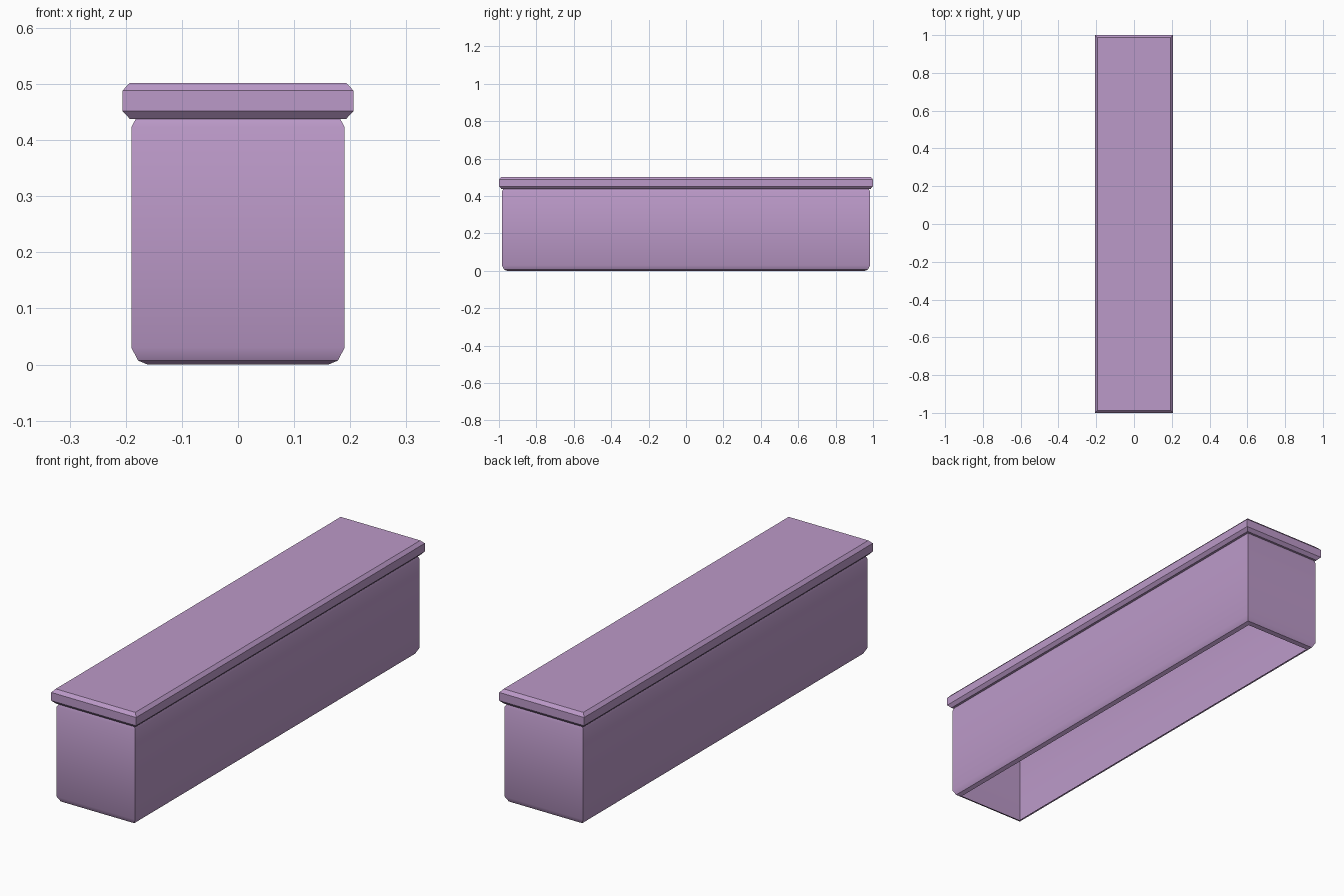
import bpy, bmesh, math

if "Cube" in bpy.data.objects:
    bpy.data.objects.remove(bpy.data.objects["Cube"])

mat = bpy.data.materials.new("purple")
mat.diffuse_color = (0.50, 0.32, 0.58, 1)
mat.use_nodes = True
mat.node_tree.nodes["Principled BSDF"].inputs["Base Color"].default_value = mat.diffuse_color


def ring_box(name, half_x, half_y, profile, cap_bottom, cap_top):
    """Rectangular shell lofted through (inset, z) steps."""
    bm = bmesh.new()
    rings = []
    for inset, z in profile:
        x, y = half_x - inset, half_y - inset
        rings.append([bm.verts.new((sx * x, sy * y, z))
                      for sx, sy in ((-1, -1), (1, -1), (1, 1), (-1, 1))])
    for low, high in zip(rings, rings[1:]):
        for i in range(4):
            j = (i + 1) % 4
            bm.faces.new((low[i], low[j], high[j], high[i]))
    if cap_bottom:
        bm.faces.new(rings[0][::-1])
    if cap_top:
        bm.faces.new(rings[-1])
    mesh = bpy.data.meshes.new(name)
    bm.to_mesh(mesh)
    bm.free()
    mesh.materials.append(mat)
    obj = bpy.data.objects.new(name, mesh)
    bpy.context.collection.objects.link(obj)
    return obj


# Trough body: rounded in at both rims, open underneath
body = ring_box("box_body", 0.19, 0.985,
                [(0.029, 0.0), (0.012, 0.007), (0.0, 0.03),
                 (0.0, 0.423), (0.012, 0.446), (0.029, 0.453)],
                cap_bottom=False, cap_top=True)

# Overhanging lid slab with chamfered top and bottom edges
lid = ring_box("lid", 0.206, 1.0,
               [(0.013, 0.438), (0.0, 0.452), (0.0, 0.488), (0.013, 0.502)],
               cap_bottom=True, cap_top=True)

# Soft shading on the body's gentle curve only
bpy.ops.object.select_all(action='DESELECT')
body.select_set(True)
bpy.context.view_layer.objects.active = body
bpy.ops.object.shade_smooth_by_angle(angle=math.radians(30))
